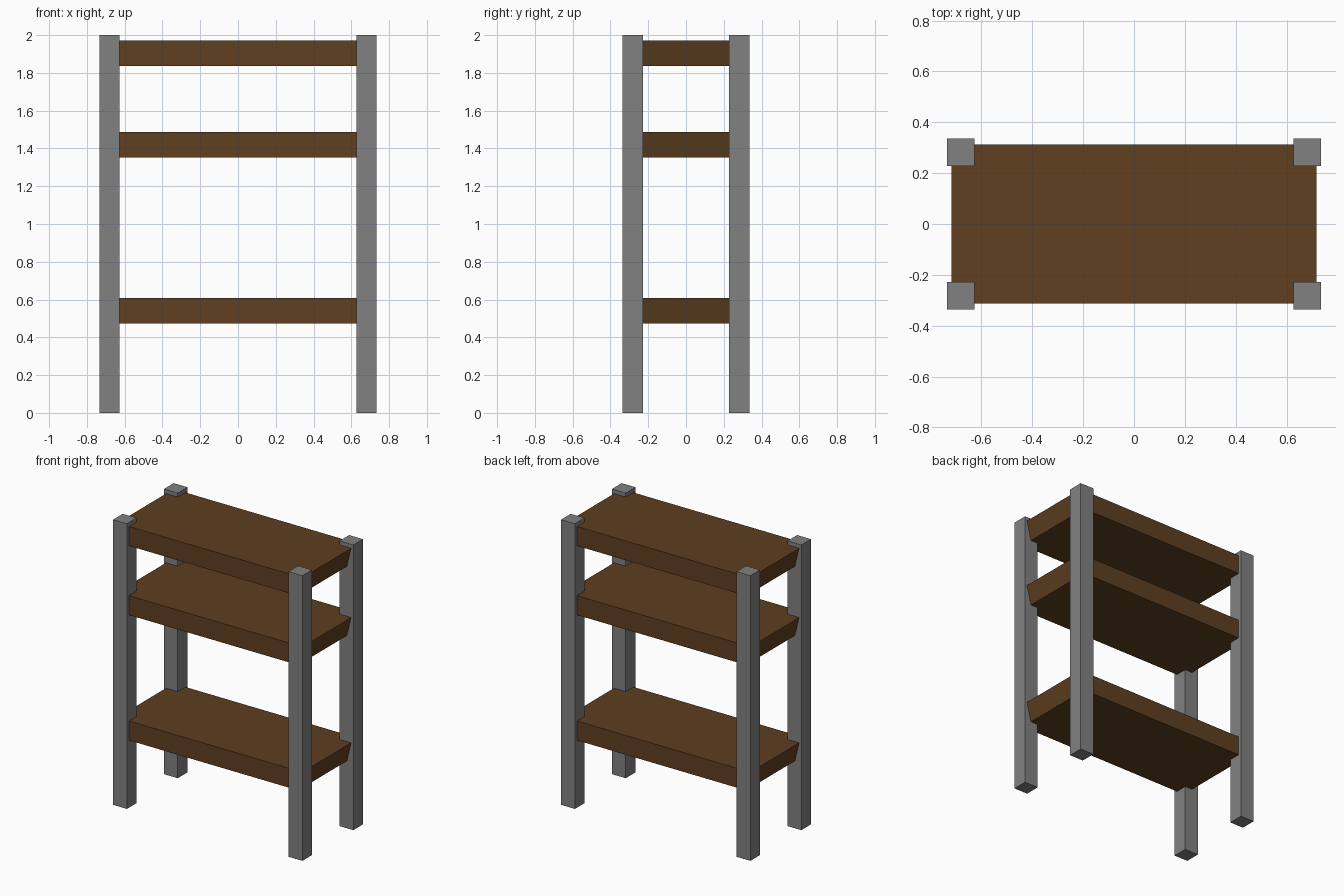
import bpy, bmesh

if "Cube" in bpy.data.objects:
    bpy.data.objects.remove(bpy.data.objects["Cube"])


def material(name, rgb):
    m = bpy.data.materials.new(name)
    m.diffuse_color = (*rgb, 1)
    m.use_nodes = True
    m.node_tree.nodes["Principled BSDF"].inputs["Base Color"].default_value = m.diffuse_color
    return m


grey = material("grey metal", (0.22, 0.22, 0.22))
brown = material("brown wood", (0.112, 0.05, 0.0144))


def box(name, centre, size, mat, end_taper=0.0):
    """Box whose bottom is pulled in by end_taper at both x ends."""
    bm = bmesh.new()
    bmesh.ops.create_cube(bm, size=1)
    for v in bm.verts:
        inset = end_taper if v.co.z < 0 else 0.0
        sx = 1 if v.co.x > 0 else -1
        v.co = (v.co.x * size[0] - sx * inset + centre[0],
                v.co.y * size[1] + centre[1],
                v.co.z * size[2] + centre[2])
    mesh = bpy.data.meshes.new(name)
    bm.to_mesh(mesh)
    bm.free()
    mesh.materials.append(mat)
    ob = bpy.data.objects.new(name, mesh)
    bpy.context.collection.objects.link(ob)
    return ob


# Four square corner posts
for sx, side in ((-1, "left"), (1, "right")):
    for sy, end in ((-1, "front"), (1, "back")):
        box(f"{end}_{side}_post", (sx * 0.681, sy * 0.282, 1.0),
            (0.107, 0.107, 2.0), grey)

# Three shelves with undercut ends
for name, z in (("lower", 0.54), ("middle", 1.419), ("upper", 1.904)):
    box(f"{name}_shelf", (0, 0, z), (1.436, 0.624, 0.136), brown, 0.033)
